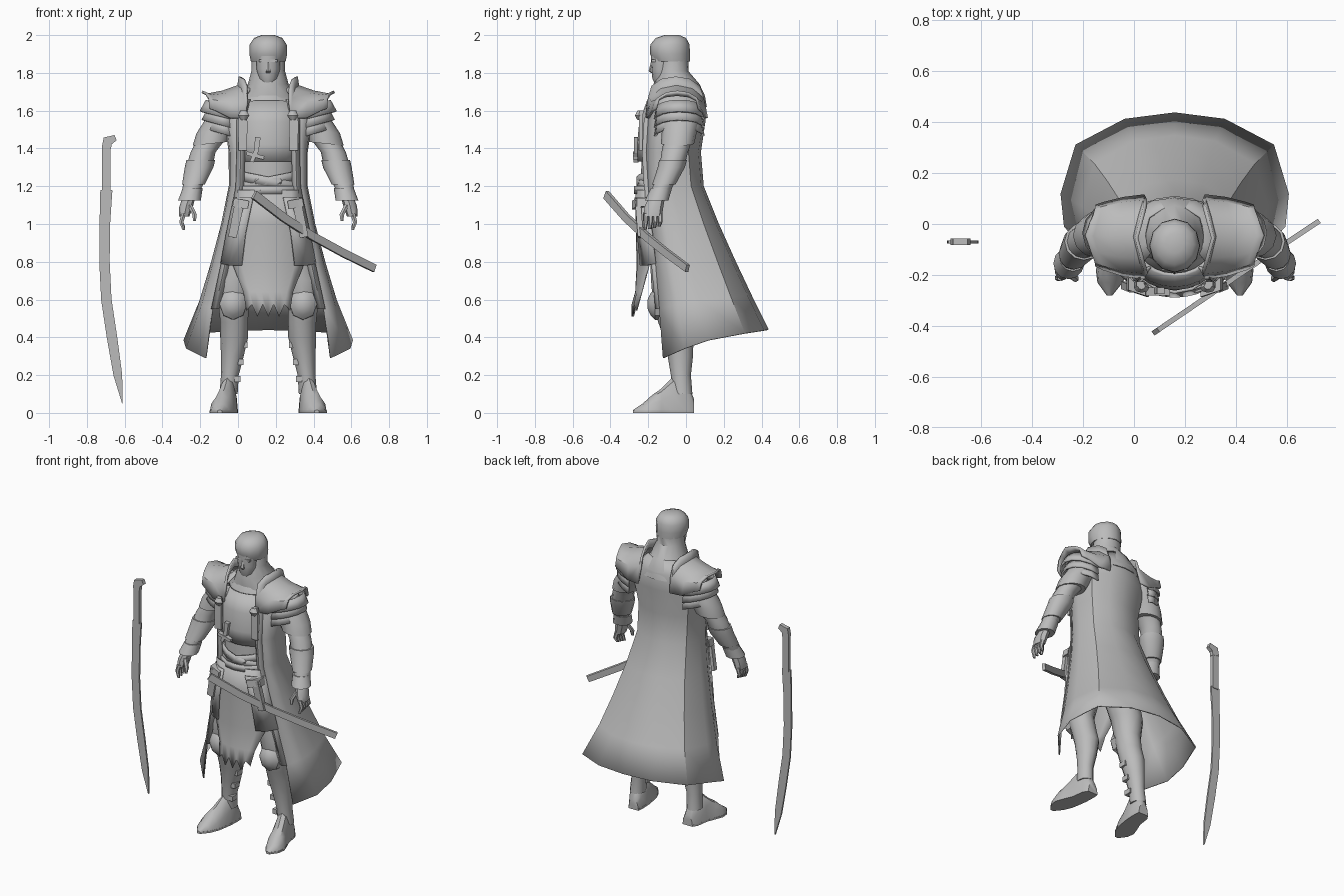
import bpy
import bmesh
from math import sin, cos, pi, radians
from mathutils import Vector

if "Cube" in bpy.data.objects:
    bpy.data.objects.remove(bpy.data.objects["Cube"], do_unlink=True)

CENTRE_X = 0.16      # the figure stands beside its loose sword
made = []

grey = bpy.data.materials.new("plain grey")
grey.use_nodes = True
grey.diffuse_color = (0.5, 0.5, 0.5, 1)
grey.node_tree.nodes["Principled BSDF"].inputs["Base Color"].default_value = (0.5, 0.5, 0.5, 1)


def build(name, verts, faces, thick=0, mirror=False):
    """Make one mesh part, or a left and right pair of it."""
    sides = (("left_", 1), ("right_", -1)) if mirror else (("", 1),)
    for prefix, sign in sides:
        mesh = bpy.data.meshes.new(prefix + name)
        mesh.from_pydata([(CENTRE_X + sign * x, y, z) for x, y, z in verts], [], faces)
        bm = bmesh.new()
        bm.from_mesh(mesh)
        bmesh.ops.recalc_face_normals(bm, faces=bm.faces)
        bm.to_mesh(mesh)
        bm.free()
        mesh.materials.append(grey)
        part = bpy.data.objects.new(prefix + name, mesh)
        bpy.context.collection.objects.link(part)
        if thick:
            solid = part.modifiers.new("thickness", 'SOLIDIFY')
            solid.thickness = thick
            solid.offset = 0
        made.append(part)


def loft(name, rings, closed=True, thick=0, mirror=False):
    """Skin a list of equal rings; closed rings are capped."""
    n = len(rings[0])
    verts = [p for ring in rings for p in ring]
    faces = []
    for r in range(len(rings) - 1):
        for i in range(n if closed else n - 1):
            j = (i + 1) % n
            faces.append((r * n + i, r * n + j, r * n + n + j, r * n + n + i))
    if closed and not thick:
        faces.append(tuple(range(n)))
        faces.append(tuple(range(len(verts) - n, len(verts))))
    build(name, verts, faces, thick, mirror)


def tube(name, stations, sides=12, thick=0, mirror=False, tilt=0):
    """Stations are x, y, z and the two radii of a level ellipse."""
    rings = []
    for x, y, z, rx, ry in stations:
        angles = [2 * pi * i / sides for i in range(sides)]
        rings.append([(x + rx * sin(a), y - ry * cos(a), z + tilt * sin(a)) for a in angles])
    loft(name, rings, True, thick, mirror)


def ribbon(name, path, depth, normal=(0, 1, 0), mirror=False):
    """Flat bar along a path of x, y, z and width."""
    normal = Vector(normal).normalized()
    points = [Vector(p[:3]) for p in path]
    rings = []
    for i, p in enumerate(points):
        along = points[min(i + 1, len(points) - 1)] - points[max(i - 1, 0)]
        across = along.cross(normal).normalized() * path[i][3] / 2
        out = normal * depth / 2
        rings.append([tuple(q) for q in (p + across + out, p + across - out,
                                         p - across - out, p - across + out)])
    loft(name, rings, mirror=mirror)


# Head: wrapped cap, face, nose and cowl
tube("cap", [(0, -.075, 1.86, .092, .095), (0, -.085, 1.9, .1, .106), (0, -.085, 1.95, .098, .104),
             (0, -.08, 1.985, .075, .08), (0, -.075, 2, .035, .04)])
tube("face", [(0, -.13, 1.89, .064, .055), (0, -.13, 1.82, .062, .053),
              (0, -.13, 1.77, .05, .048), (0, -.125, 1.73, .028, .035)])
tube("nose", [(0, -.175, 1.855, .008, .012), (0, -.182, 1.81, .015, .016),
              (0, -.175, 1.8, .012, .01)], sides=6)
tube("cowl", [(0, -.06, 1.88, .088, .075), (0, -.068, 1.81, .089, .08), (0, -.05, 1.74, .108, .122),
              (0, -.035, 1.68, .14, .135), (0, -.03, 1.62, .19, .14)], sides=16)
ribbon("brow", [(-.05, -.172, 1.865, .014), (.05, -.172, 1.865, .014)], .02)

# Torso with breastplate, belt and crossed sashes
tube("torso", [(0, -.09, .92, .19, .13), (0, -.09, 1.1, .18, .15), (0, -.085, 1.2, .165, .155),
               (0, -.085, 1.35, .18, .15), (0, -.07, 1.5, .19, .16), (0, -.06, 1.6, .19, .15),
               (0, -.05, 1.68, .12, .12)], sides=16)
plate = []
for z, y, rx, ry in ((1.33, -.085, .185, .165), (1.42, -.08, .19, .172),
                     (1.54, -.07, .19, .17), (1.65, -.06, .16, .14)):
    plate.append([(rx * sin(radians(a)), y - ry * cos(radians(a)), z) for a in range(-60, 61, 15)])
loft("breastplate", plate, closed=False, thick=.015)
tube("belt", [(0, -.09, z, .18, .178) for z in (1.16, 1.2)], thick=.012, sides=16)
for side, tilt in (("first", .035), ("second", -.035)):
    tube(side + "_sash", [(0, -.088, z, .176, .168) for z in (1.2, 1.25)], 16, .012, tilt=tilt)

# Small dagger worn on the chest
ribbon("chest_dagger", [(-.055, -.262, 1.46, .03), (-.062, -.262, 1.39, .024),
                        (-.088, -.265, 1.33, .02)], .025)
ribbon("dagger_guard", [(-.115, -.265, 1.375, .02), (-.022, -.265, 1.35, .02)], .03)

# Long open coat: back height, back y, half width, front edge x, y and height
coat = [(.44, .435, .445, .33, -.12, .29), (.62, .345, .36, .295, -.14, .55),
        (.8, .26, .3, .245, -.16, .78), (1, .17, .245, .2, -.18, 1), (1.2, .09, .205, .165, -.2, 1.2),
        (1.38, .075, .205, .16, -.21, 1.38), (1.55, .1, .23, .16, -.2, 1.55),
        (1.66, .1, .19, .13, -.16, 1.66), (1.74, .065, .115, .09, -.11, 1.72)]
spread = ((0, 1, 0), (.44, .955, .03), (.87, .775, .13), (1, .43, .37), (.97, .2, .67))
rows = []
for back_z, back_y, wide, edge_x, edge_y, edge_z in coat:
    half = [(wide * fx, edge_y + (back_y - edge_y) * fy, back_z + (edge_z - back_z) * fz)
            for fx, fy, fz in spread]
    half.append((edge_x, edge_y, edge_z))
    rows.append([(-x, y, z) for x, y, z in half[:0:-1]] + half)
loft("coat", rows, closed=False, thick=.008)
lapel = [[(x + .004, y, z), (x - .015, y - .018, z), (x - .035, y - .008, z)]
         for _, _, _, x, y, z in coat[1:8]]
loft("coat_lapel", lapel, closed=False, thick=.01, mirror=True)

# Front cloth with a torn hem, and side panels
cloth = []
for z, wide, y, tear in ((1.18, .16, -.265, 0), (1, .17, -.262, 0), (.78, .185, -.258, 0),
                         (.64, .13, -.265, 0), (.51, .115, -.285, .065)):
    row = []
    for i in range(9):
        x = wide * (i - 4) / 4
        ragged = tear * (i % 2) + tear * .5 * (abs(i - 4) == 4)
        row.append((x, y + 1.8 * x * x, z + ragged))
    cloth.append(row)
loft("front_cloth", cloth, closed=False, thick=.008)
loft("hip_panel", [[(.08, -.268, 1.14), (.13, -.25, 1.14), (.18, -.2, 1.14)],
                   [(.12, -.255, .95), (.17, -.235, .95), (.22, -.18, .95)],
                   [(.14, -.24, .78), (.2, -.21, .78), (.25, -.16, .79)]],
     closed=False, thick=.01, mirror=True)
ribbon("hip_strap", [(.15, -.255, 1.12, .05), (.19, -.24, .93, .045)], .03, mirror=True)
ribbon("hip_pouch", [(.105, -.262, 1.1, .045), (.185, -.235, 1.115, .045)], .05, mirror=True)

# Shoulder armour: flared top plate over three overlapping bands
top = []
for x, peak, low, front, back in ((.15, 1.78, 1.65, -.2, .09), (.158, 1.73, 1.56, -.21, .11),
                                  (.24, 1.7, 1.56, -.2, .1), (.32, 1.685, 1.6, -.175, .08),
                                  (.35, 1.7, 1.61, -.16, .07)):
    mid, reach = (front + back) / 2, (back - front) / 2
    arc = [pi * i / 6 for i in range(7)]
    top.append([(x - .04 * abs(cos(a)), mid - reach * cos(a), low + (peak - low) * sin(a) ** .7)
                for a in arc])
loft("shoulder_plate", top, closed=False, thick=.014, mirror=True)
for k, label in enumerate(("upper", "middle", "lower")):
    band = []
    for z, rx, ry in ((1.615, .125, .118), (1.555, .158, .128)):
        arc = [pi * i / 8 for i in range(9)]
        band.append([(.2 + (rx - .01 * k) * sin(a), -.035 - ry * cos(a), z - .045 * k + .04 * sin(a))
                     for a in arc])
    loft(label + "_shoulder_band", band, closed=False, thick=.012, mirror=True)
ribbon("chest_strap", [(.135, -.235, 1.6, .03), (.135, -.24, 1.54, .05), (.135, -.24, 1.39, .045)],
       .02, mirror=True)
tube("strap_buckle", [(.13, -.245, 1.55, .015, .012), (.13, -.25, 1.575, .03, .02),
                      (.13, -.245, 1.6, .015, .012)], sides=8, mirror=True)

# Arms: sleeve, forearm, bracer, cuff and hand
tube("sleeve", [(.2, -.02, 1.63, .08, .09), (.235, -.025, 1.56, .1, .1), (.28, -.035, 1.49, .1, .093),
                (.305, -.045, 1.425, .095, .088)], tilt=-.01, mirror=True)
tube("forearm", [(.3, -.04, 1.45, .075, .075), (.345, -.06, 1.38, .066, .07),
                 (.365, -.075, 1.3, .07, .065), (.395, -.115, 1.22, .055, .055),
                 (.42, -.15, 1.13, .04, .045)], mirror=True)
tube("bracer", [(.357, -.068, 1.34, .076, .074), (.366, -.078, 1.3, .076, .072),
                (.396, -.117, 1.21, .06, .062)], mirror=True)
tube("cuff", [(.4, -.13, 1.19, .053, .056), (.417, -.155, 1.125, .06, .062)], mirror=True)
tube("palm", [(.42, -.155, 1.14, .034, .043), (.435, -.17, 1.09, .036, .05),
              (.445, -.175, 1.04, .028, .048)], sides=8, mirror=True)
for k, label in enumerate(("index", "middle", "ring", "little")):
    y = -.212 + .025 * k
    tube(label + "_finger", [(.447, y, 1.055, .015, .013), (.46, y, 1.01, .013, .012),
                             (.447, y - .005, .968 + .006 * k, .008, .008)], sides=6, mirror=True)
tube("thumb", [(.415, -.195, 1.1, .016, .016), (.39, -.215, 1.05, .014, .014),
               (.39, -.22, 1.015, .008, .008)], sides=6, mirror=True)

# Legs: breeches, knee guard, shin clasps and pointed boots
tube("leg", [(.11, -.07, 1, .1, .11), (.13, -.08, .82, .11, .11), (.175, -.085, .7, .1, .1),
             (.185, -.09, .58, .08, .085), (.18, -.065, .48, .074, .082), (.18, -.04, .4, .074, .08),
             (.19, -.03, .3, .06, .067), (.203, -.027, .2, .047, .053), (.21, -.02, .1, .048, .054)],
     mirror=True)
guard = []
for y, rx, rz in ((-.12, .075, .085), (-.165, .073, .082), (-.188, .05, .058), (-.203, .022, .025)):
    guard.append([(.185 + rx * cos(pi * i / 4), y, .575 + rz * sin(pi * i / 4)) for i in range(8)])
loft("knee_guard", guard, mirror=True)
for z, x in ((.36, .125), (.27, .145), (.18, .163)):
    ribbon("shin_clasp", [(x, -.05, z + .016, .03), (x, -.05, z - .016, .03)], .05, mirror=True)
boot = []
for y, x, wide, high in ((.042, .2, .036, .07), (.01, .208, .048, .15), (-.07, .215, .052, .185),
                         (-.13, .232, .06, .125), (-.18, .246, .064, .09),
                         (-.23, .254, .05, .045), (-.28, .256, .012, .012)):
    boot.append([(x + wide * cos(pi * i / 6), y, .004 + high * sin(pi * i / 6)) for i in range(7)])
loft("boot", boot, mirror=True)
loft("boot_sole", [[(x, y, z) for x, y, _ in [r[0] for r in boot] + [r[-1] for r in boot[::-1]]]
                   for z in (0, .012)], mirror=True)

# Scabbard slung at the left hip
ribbon("scabbard", [(-.075, -.423, 1.155, .046), (.08, -.318, 1.035, .044), (.235, -.212, .935, .042),
                    (.4, -.1, .845, .042), (.562, .008, .765, .04)], .02, normal=(-.56, .83, 0))

# Loose curved sword at the right side
blade = ((-.857, 1.18, .064), (-.865, 1, .056), (-.867, .8, .055), (-.857, .6, .055),
         (-.827, .4, .055), (-.796, .2, .046), (-.772, .05, .003))
ribbon("sword_blade", [(x, -.07, z, wide) for x, z, wide in blade], .012)
ribbon("sword_grip", [(-.857, -.07, 1.17, .044), (-.857, -.07, 1.41, .044)], .022)
ribbon("sword_pommel", [(-.857, -.07, 1.4, .05), (-.85, -.07, 1.44, .055), (-.808, -.07, 1.457, .03)],
       .026)

# Smooth shading that keeps hard edges
for part in bpy.context.selected_objects:
    part.select_set(False)
for part in made:
    part.select_set(True)
bpy.context.view_layer.objects.active = made[0]
bpy.ops.object.shade_smooth_by_angle(angle=radians(40))
